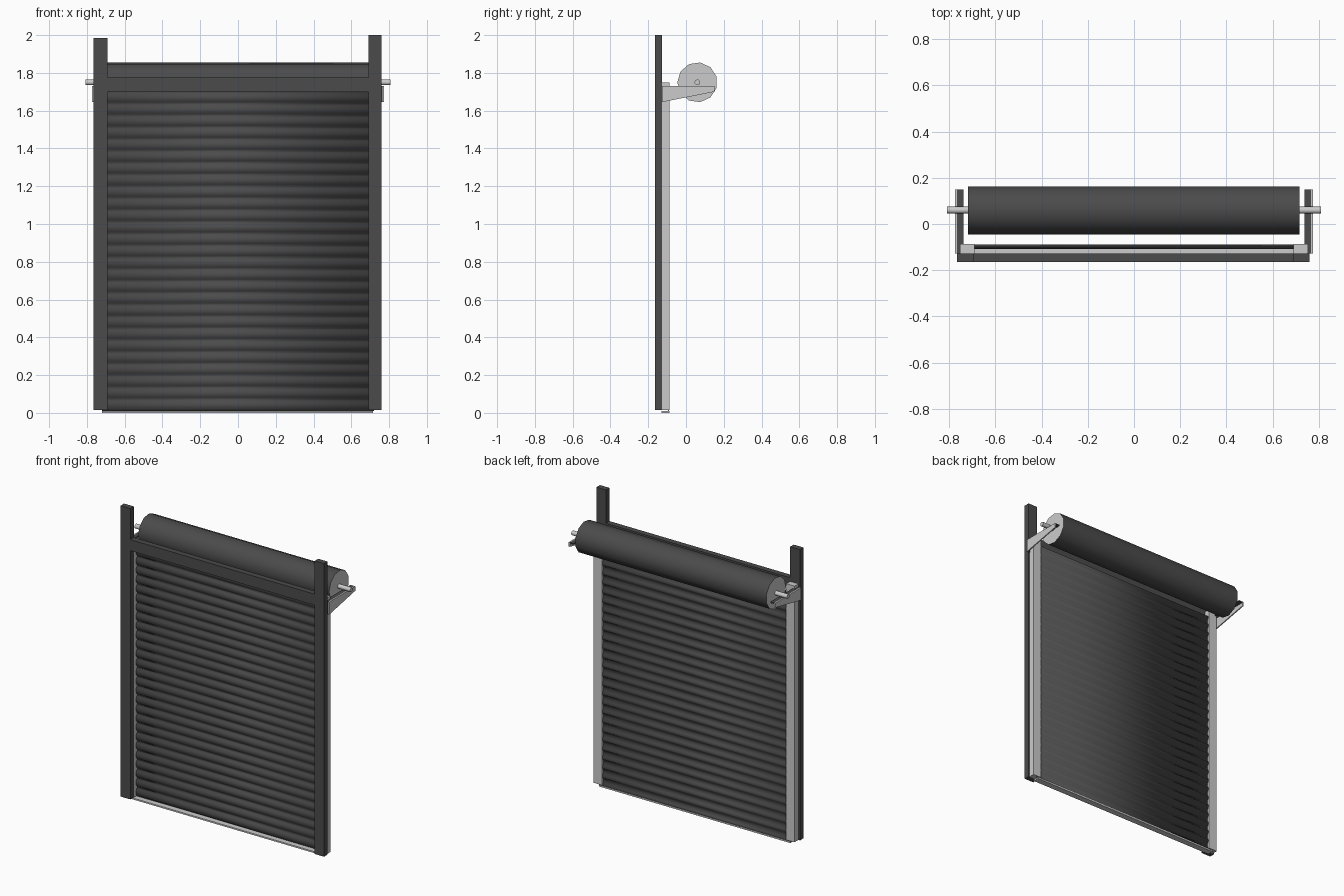
import bpy, bmesh, math
from mathutils import Vector

if "Cube" in bpy.data.objects:
    bpy.data.objects.remove(bpy.data.objects["Cube"])

dark = bpy.data.materials.new("dark_metal")
dark.diffuse_color = (0.07, 0.07, 0.07, 1)
dark.use_nodes = True
dark.node_tree.nodes["Principled BSDF"].inputs["Base Color"].default_value = dark.diffuse_color
grey = bpy.data.materials.new("light_metal")
grey.diffuse_color = (0.6, 0.62, 0.63, 1)
grey.use_nodes = True
grey.node_tree.nodes["Principled BSDF"].inputs["Base Color"].default_value = grey.diffuse_color


def finish(name, bm, mats, smooth=0):
    bmesh.ops.recalc_face_normals(bm, faces=bm.faces)
    me = bpy.data.meshes.new(name)
    bm.to_mesh(me)
    bm.free()
    ob = bpy.data.objects.new(name, me)
    bpy.context.collection.objects.link(ob)
    for m in mats:
        me.materials.append(m)
    if smooth:
        bpy.ops.object.select_all(action='DESELECT')
        ob.select_set(True)
        bpy.context.view_layer.objects.active = ob
        bpy.ops.object.shade_smooth_by_angle(angle=math.radians(smooth))
    return ob


def extrude_x(name, profile, x0, x1, mat, smooth=0, cap_mat=None):
    """Extrude a closed (y, z) profile from x0 to x1."""
    bm = bmesh.new()
    f = bm.faces.new([bm.verts.new((x0, y, z)) for y, z in profile])
    r = bmesh.ops.extrude_face_region(bm, geom=[f], use_keep_orig=True)
    vs = [g for g in r["geom"] if isinstance(g, bmesh.types.BMVert)]
    bmesh.ops.translate(bm, verts=vs, vec=Vector((x1 - x0, 0, 0)))
    bm.normal_update()
    if cap_mat:
        for face in bm.faces:
            if abs(face.normal.x) > 0.9:
                face.material_index = 1
    return finish(name, bm, [mat] + ([cap_mat] if cap_mat else []), smooth)


def box(name, x0, x1, y0, y1, z0, z1, mat):
    return extrude_x(name, [(y0, z0), (y1, z0), (y1, z1), (y0, z1)], x0, x1, mat)


def ring(n, r, y, z):
    return [(y - r * math.cos(2 * math.pi * i / n), z + r * math.sin(2 * math.pi * i / n))
            for i in range(n)]


# Front frame: two posts and a lintel
box("left_post", -0.765, -0.692, -0.165, -0.127, 0.015, 1.985, dark)
box("right_post", 0.69, 0.76, -0.165, -0.127, 0.015, 2.0, dark)
box("lintel", -0.692, 0.69, -0.165, -0.127, 1.70, 1.775, dark)

# Guide rails and roller brackets on both sides
for s, side in ((-1, "left"), (1, "right")):
    box(side + "_guide", s * 0.69, s * 0.753, -0.127, -0.087, 0.015, 1.75, grey)
    extrude_x(side + "_bracket_web",
              [(-0.127, 1.645), (0.15, 1.70), (0.15, 1.73), (-0.127, 1.73)],
              s * 0.766, s * 0.774, grey)
    box(side + "_bracket_flange", s * 0.738, s * 0.766, -0.127, 0.15, 1.722, 1.73, dark)
    box(side + "_bracket_foot", s * 0.738, s * 0.766, -0.127, -0.119, 1.645, 1.722, dark)

# Rolled drum and its axle
extrude_x("drum", ring(11, 0.106, 0.06, 1.75), -0.717, 0.715, dark, 40, grey)
extrude_x("axle", ring(12, 0.015, 0.06, 1.75), -0.808, 0.808, grey, 40)

# Slatted curtain: a bowed arc repeated up the opening
slats, seg, z0, z1 = 27, 6, 0.01, 1.70
pitch = (z1 - z0) / slats
bm = bmesh.new()
prev = None
for i in range(slats * seg + 1):
    t = (i % seg) / seg
    y = -0.091 - 0.015 * math.sin(math.pi * t)
    row = [bm.verts.new((x, y, z0 + pitch * i / seg)) for x in (-0.72, 0.72)]
    if prev:
        bm.faces.new((prev[0], prev[1], row[1], row[0]))
    prev = row
curtain = finish("slat_curtain", bm, [dark], 40)
mod = curtain.modifiers.new("thickness", 'SOLIDIFY')
mod.thickness = 0.004
mod.offset = 0

# Bottom bar under the curtain
box("bottom_bar", -0.72, 0.715, -0.13, -0.088, 0.0, 0.01, grey)
